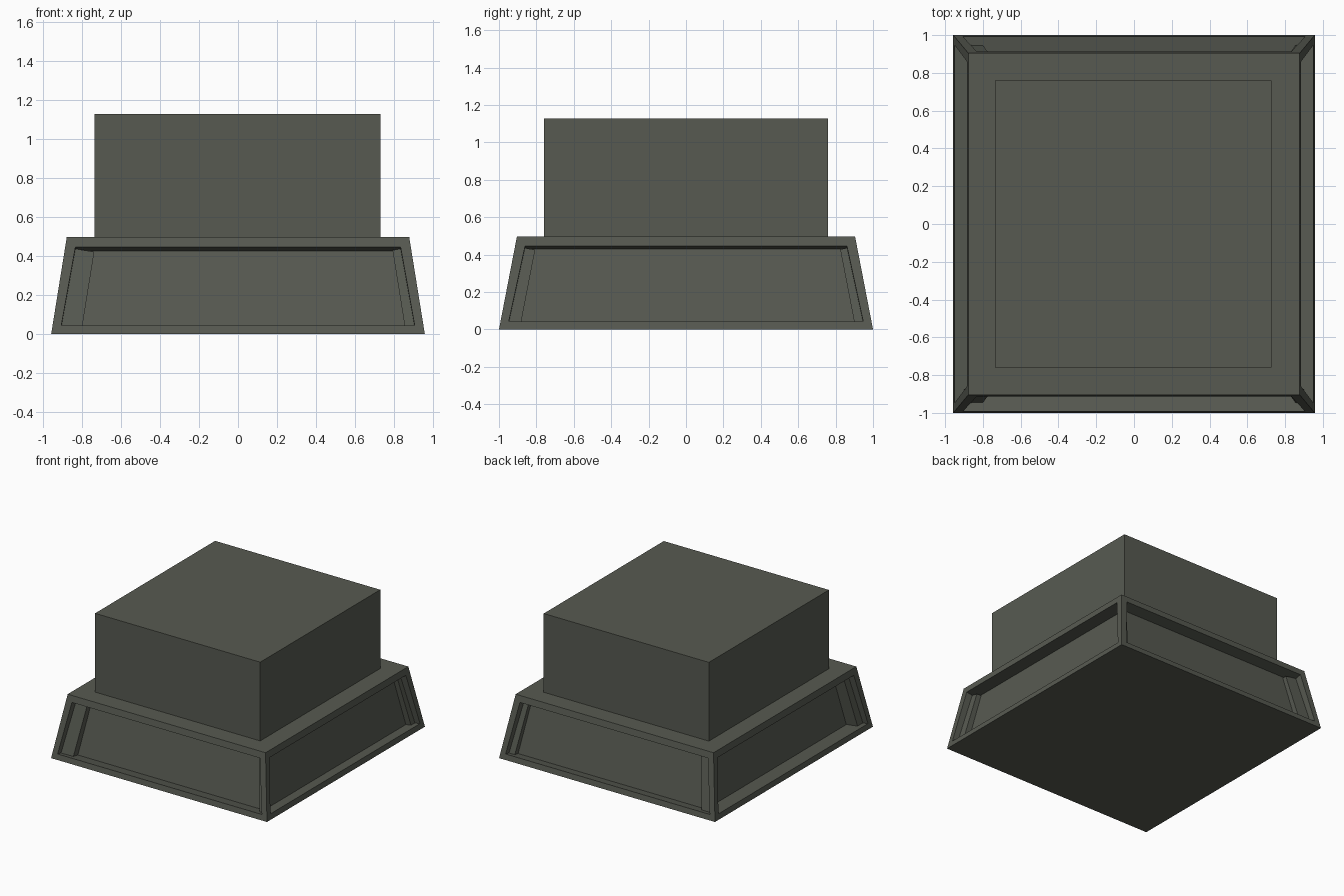
import bpy, bmesh
from mathutils import Vector

if "Cube" in bpy.data.objects:
    bpy.data.objects.remove(bpy.data.objects["Cube"])

mat = bpy.data.materials.new("dark olive grey")
mat.diffuse_color = (0.095, 0.102, 0.083, 1.0)
mat.use_nodes = True
mat.node_tree.nodes["Principled BSDF"].inputs["Base Color"].default_value = mat.diffuse_color


def finish(bm, name):
    mesh = bpy.data.meshes.new(name)
    bm.to_mesh(mesh)
    bm.free()
    mesh.materials.append(mat)
    obj = bpy.data.objects.new(name, mesh)
    bpy.context.collection.objects.link(obj)
    return obj


def block(bottom, top, z0, z1):
    """Box whose top and bottom half sizes may differ."""
    bm = bmesh.new()
    bmesh.ops.create_cube(bm, size=2.0)
    for v in bm.verts:
        hx, hy = top if v.co.z > 0 else bottom
        v.co = Vector((v.co.x * hx, v.co.y * hy, z1 if v.co.z > 0 else z0))
    bm.normal_update()
    return bm


# Sloped plinth with a framed, recessed panel on every side
bm = block((0.957, 1.0), (0.877, 0.904), 0.0, 0.497)
sides = [f for f in bm.faces if abs(f.normal.z) < 0.7]
bmesh.ops.inset_individual(bm, faces=sides, thickness=0.068, depth=0.0)
bm.normal_update()
for f in sides:
    n = f.normal.copy()
    if abs(n.x) > abs(n.y):
        depth = 0.095 if n.x > 0 else 0.151
    else:
        depth = 0.091 if n.y > 0 else 0.109
    panel = bmesh.ops.extrude_discrete_faces(bm, faces=[f])["faces"][0]
    bmesh.ops.translate(bm, verts=list(panel.verts), vec=-n * depth)
bm.normal_update()
finish(bm, "plinth")

# Plain upper block
bm = block((0.732, 0.76), (0.732, 0.76), 0.497, 1.128)
upper = finish(bm, "upper_block")
upper.location.x = -0.003
